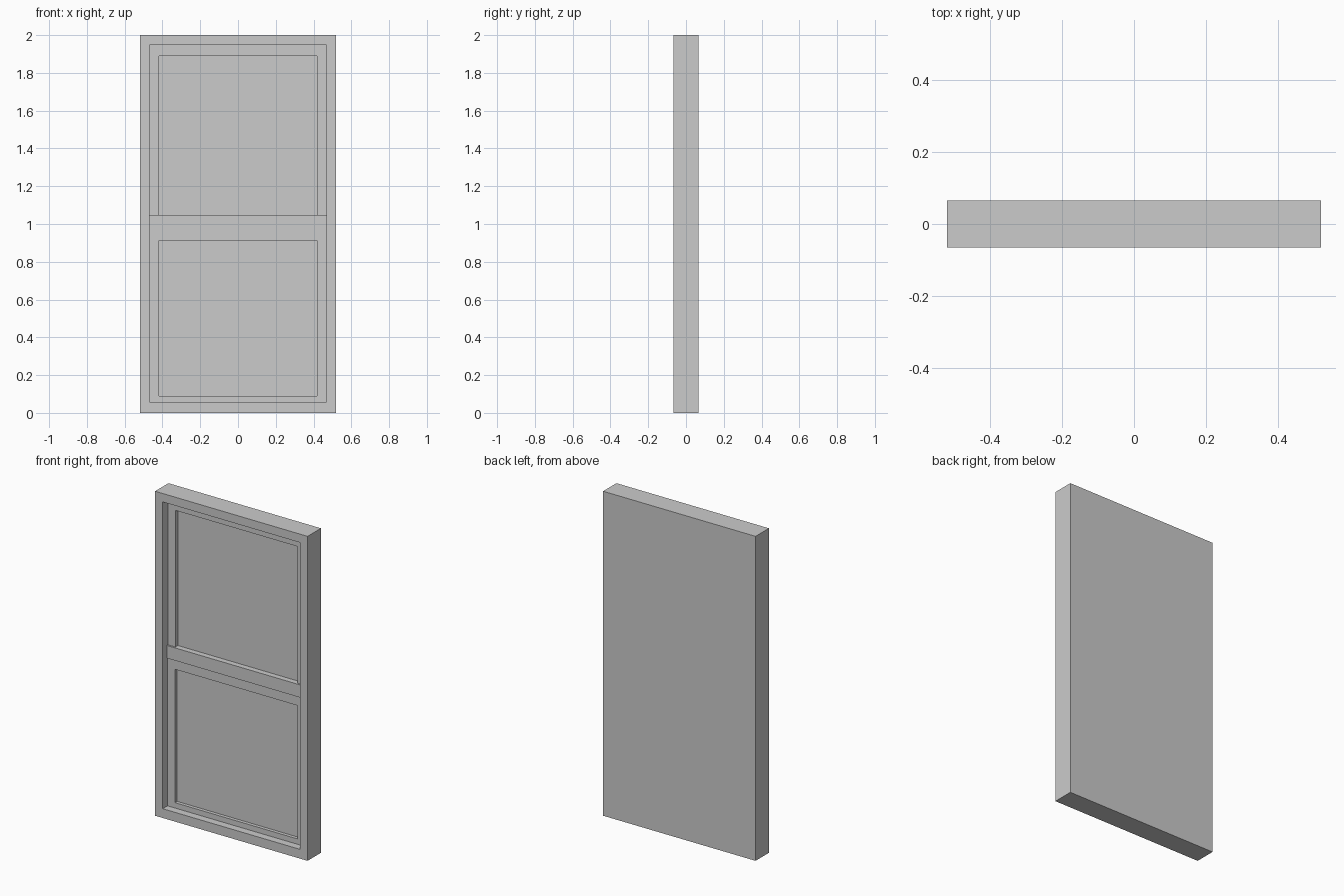
import bpy, bmesh

if "Cube" in bpy.data.objects:
    bpy.data.objects.remove(bpy.data.objects["Cube"])

W, H, Y0, Y1 = 0.52, 2.0, -0.065, 0.065   # half width, height, front, back
OPEN_X, PANE_X = 0.468, 0.417             # half widths of frame opening and panes


def finish(name, bm):
    bmesh.ops.recalc_face_normals(bm, faces=bm.faces)
    mesh = bpy.data.meshes.new(name)
    bm.to_mesh(mesh)
    bm.free()
    ob = bpy.data.objects.new(name, mesh)
    bpy.context.collection.objects.link(ob)
    return ob


def box(name, hx, z0, z1, y0, y1):
    """Box centred on x = 0."""
    bm = bmesh.new()
    bmesh.ops.create_cube(bm, size=1)
    for v in bm.verts:
        v.co = (v.co.x * 2 * hx,
                y0 if v.co.y < 0 else y1,
                z0 if v.co.z < 0 else z1)
    return finish(name, bm)


def ring(name, outer, inner, y0, y1):
    """Rectangular frame; outer and inner are (half width, z0, z1)."""
    bm = bmesh.new()

    def loop(rect, y):
        hx, z0, z1 = rect
        return [bm.verts.new((x, y, z)) for x, z in
                ((-hx, z0), (hx, z0), (hx, z1), (-hx, z1))]

    loops = [loop(outer, y0), loop(inner, y0), loop(inner, y1), loop(outer, y1)]
    for k in range(4):
        a, b = loops[k], loops[(k + 1) % 4]
        for i in range(4):
            j = (i + 1) % 4
            bm.faces.new((a[i], a[j], b[j], b[i]))
    return finish(name, bm)


# Outer casing and the flat closed back
ring("window_frame", (W, 0, H), (OPEN_X, 0.057, 1.948), Y0, Y1)
box("back_panel", OPEN_X, 0.057, 1.948, 0.03, Y1)

# Upper sash, set slightly deeper, with its pane
ring("upper_sash", (OPEN_X, 0.97, 1.948), (PANE_X, 1.03, 1.89), -0.014, 0.03)
box("upper_pane", PANE_X, 1.03, 1.89, 0.01, 0.03)

# Lower sash with its pane
ring("lower_sash", (OPEN_X, 0.057, 0.97), (PANE_X, 0.09, 0.912), -0.018, 0.03)
box("lower_pane", PANE_X, 0.09, 0.912, 0.003, 0.03)

# Meeting rail standing proud of both sashes
box("meeting_rail", OPEN_X, 0.97, 1.048, -0.025, 0.03)
